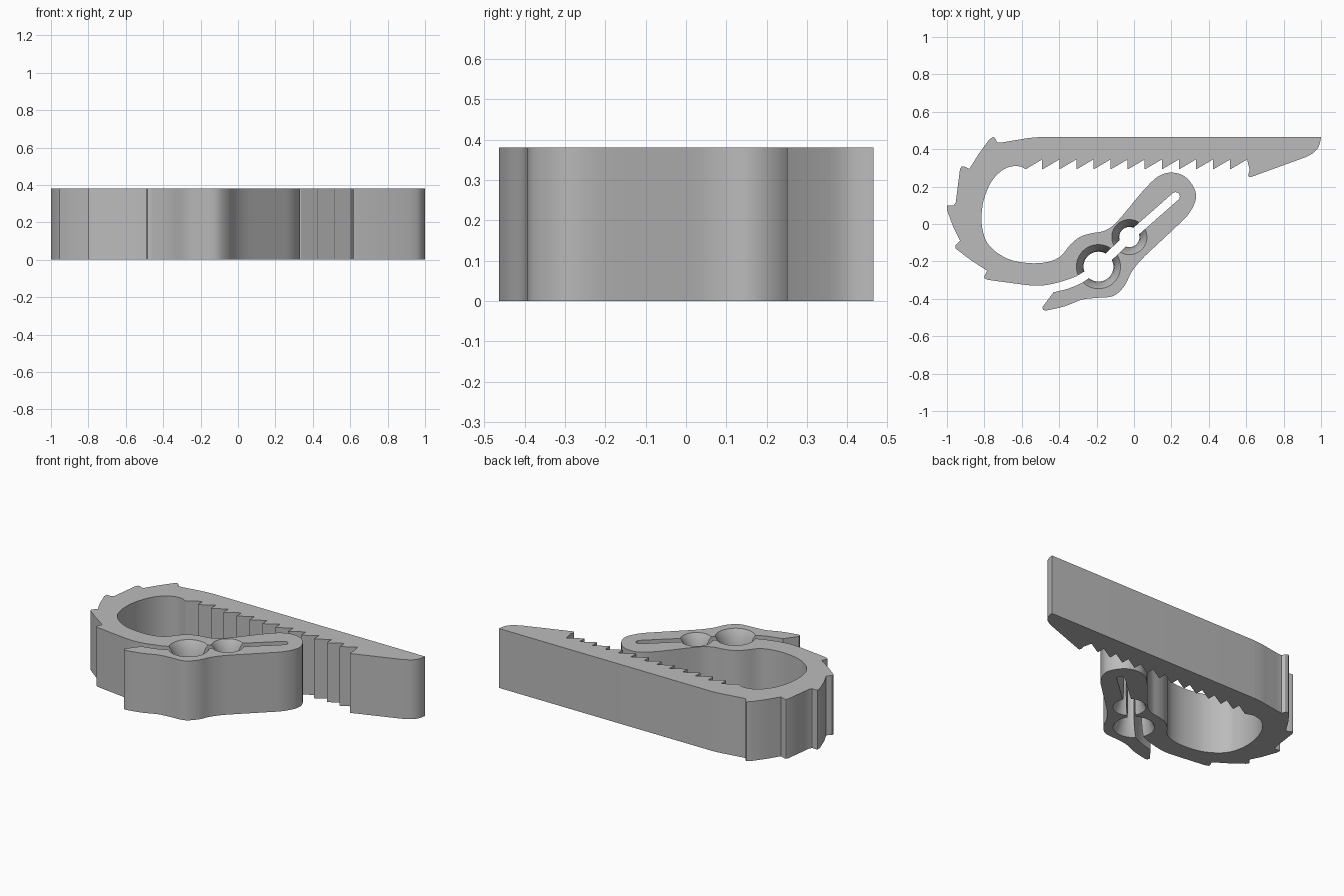
import bpy
import bmesh
import math
from mathutils import Vector

HEIGHT = 0.38

default_cube = bpy.data.objects.get("Cube")
if default_cube:
    bpy.data.objects.remove(default_cube, do_unlink=True)

# One plain plastic colour
plastic = bpy.data.materials.new("grey plastic")
plastic.use_nodes = True
grey = (0.5, 0.5, 0.5, 1)
plastic.diffuse_color = grey
plastic.node_tree.nodes["Principled BSDF"].inputs["Base Color"].default_value = grey


def smooth(points, steps=4):
    """Run a Catmull-Rom curve through the points."""
    pts = [Vector(p) for p in points]
    padded = [pts[0]] + pts + [pts[-1]]
    curve = []
    for a, b, c, d in zip(padded, padded[1:], padded[2:], padded[3:]):
        for step in range(steps):
            t = step / steps
            curve.append(b + (c - a) * t / 2
                         + (a * 2 - b * 5 + c * 4 - d) * t ** 2 / 2
                         + (b * 3 - a - c * 3 + d) * t ** 3 / 2)
    return curve + [pts[-1]]


def new_object(name, bm):
    bmesh.ops.recalc_face_normals(bm, faces=bm.faces[:])
    mesh = bpy.data.meshes.new(name)
    bm.to_mesh(mesh)
    bm.free()
    mesh.materials.append(plastic)
    obj = bpy.data.objects.new(name, mesh)
    bpy.context.collection.objects.link(obj)
    return obj


def extrude_outline(name, outline, bottom, top):
    bm = bmesh.new()
    face = bm.faces.new([bm.verts.new((p[0], p[1], bottom)) for p in outline])
    result = bmesh.ops.extrude_face_region(bm, geom=[face])
    raised = [v for v in result["geom"] if isinstance(v, bmesh.types.BMVert)]
    bmesh.ops.translate(bm, verts=raised, vec=(0, 0, top - bottom))
    return new_object(name, bm)


def slot_cutter(name, start, end, radius, sides=12):
    """Upright capsule between two points."""
    start, end = Vector(start), Vector(end)
    along = end - start
    heading = math.atan2(along.y, along.x)
    outline = []
    for centre, turn in ((end, -math.pi / 2), (start, math.pi / 2)):
        for i in range(sides + 1):
            angle = heading + turn + math.pi * i / sides
            outline.append(centre + Vector((math.cos(angle), math.sin(angle))) * radius)
    return extrude_outline(name, outline, -0.1, HEIGHT + 0.1)


def hole_cutter(name, centre, radius, flare, sides=48):
    """Round hole that flares towards both faces."""
    half = [(-0.1, 1), (0, 1), (0.02, 0.7), (0.05, 0.4), (0.09, 0.12), (0.13, 0)]
    profile = half + [(HEIGHT - z, f) for z, f in reversed(half)]
    bm = bmesh.new()
    rings = []
    for z, f in profile:
        r = radius + flare * f
        rings.append([bm.verts.new((centre[0] + r * math.cos(math.tau * i / sides),
                                    centre[1] + r * math.sin(math.tau * i / sides), z))
                      for i in range(sides)])
    for low, high in zip(rings, rings[1:]):
        for i in range(sides):
            j = (i + 1) % sides
            bm.faces.new((low[i], low[j], high[j], high[i]))
    bm.faces.new(rings[0])
    bm.faces.new(rings[-1])
    return new_object(name, bm)


# Long arm: rounded tip and hooked catch
outline = smooth([(1, 0.465), (0.99, 0.42), (0.965, 0.385), (0.92, 0.358)])
outline += [(0.63, 0.253), (0.617, 0.25), (0.61, 0.26), (0.618, 0.29)]

# Saw teeth along the arm
pitch = 0.0913
for tooth in range(13):
    x = 0.605 - tooth * pitch
    outline += [(x, 0.345), (x - pitch + 0.006, 0.295), (x - pitch, 0.295)]

# Inside of the round loop, then around the clip end to its jaw tip
outline += smooth([
    (-0.6, 0.305), (-0.64, 0.31), (-0.7, 0.29), (-0.76, 0.23), (-0.8, 0.14),
    (-0.815, 0.05), (-0.81, -0.03), (-0.785, -0.1), (-0.73, -0.155),
    (-0.65, -0.195), (-0.54, -0.21), (-0.45, -0.2), (-0.39, -0.17),
    (-0.34, -0.11), (-0.29, -0.07), (-0.23, -0.05), (-0.17, -0.04),
    (-0.12, -0.015), (-0.07, 0.035), (0, 0.12), (0.06, 0.19), (0.13, 0.255),
    (0.2, 0.275), (0.27, 0.255), (0.32, 0.195), (0.33, 0.13), (0.29, 0.05),
    (0.22, -0.02), (0.14, -0.095), (0.04, -0.19), (-0.015, -0.26),
    (-0.05, -0.33), (-0.11, -0.385), (-0.2, -0.395), (-0.28, -0.405),
    (-0.37, -0.44), (-0.47, -0.463)])
outline += [(-0.485, -0.46), (-0.49, -0.445)]

# Mouth between the jaw and the loop
outline += smooth([(-0.43, -0.365), (-0.35, -0.345), (-0.28, -0.315), (-0.235, -0.285)])
outline += [(-0.25, -0.25)]
outline += smooth([(-0.268, -0.255), (-0.31, -0.28), (-0.37, -0.302), (-0.45, -0.323),
                   (-0.53, -0.33), (-0.66, -0.315), (-0.785, -0.298)])

# Ratchet nubs around the outside of the loop
outline += [(-0.8, -0.29), (-0.8, -0.278), (-0.785, -0.25), (-0.87, -0.195),
            (-0.945, -0.138), (-0.955, -0.128), (-0.955, -0.115), (-0.93, -0.09),
            (-0.965, -0.02), (-1, 0.075), (-1, 0.1), (-0.963, 0.1), (-0.953, 0.115),
            (-0.945, 0.18), (-0.93, 0.295), (-0.922, 0.307), (-0.91, 0.308),
            (-0.88, 0.295), (-0.83, 0.375), (-0.775, 0.45), (-0.755, 0.465),
            (-0.743, 0.46), (-0.73, 0.435)]
outline += smooth([(-0.7, 0.437), (-0.61, 0.452), (-0.56, 0.46), (-0.5, 0.465)])

clip_body = extrude_outline("clip_body", outline, 0, HEIGHT)

# Slots and flared holes that split the clip end
large_hole = (-0.19, -0.228)
small_hole = (-0.025, -0.07)
cutters = [
    hole_cutter("large_hole_cutter", large_hole, 0.08, 0.038),
    hole_cutter("small_hole_cutter", small_hole, 0.054, 0.04),
    slot_cutter("hole_link_cutter", large_hole, small_hole, 0.024),
    slot_cutter("spring_slot_cutter", small_hole, (0.222, 0.147), 0.023),
]
bpy.context.view_layer.objects.active = clip_body
for cutter in cutters:
    cutter.hide_render = True
    cut = clip_body.modifiers.new(cutter.name, "BOOLEAN")
    cut.operation = "DIFFERENCE"
    cut.solver = "EXACT"
    cut.object = cutter
    bpy.ops.object.modifier_apply(modifier=cut.name)
for cutter in cutters:
    bpy.data.objects.remove(cutter, do_unlink=True)

# Smooth walls with crisp rims
bpy.ops.object.select_all(action="DESELECT")
clip_body.select_set(True)
bpy.ops.object.shade_smooth_by_angle(angle=math.radians(30))
